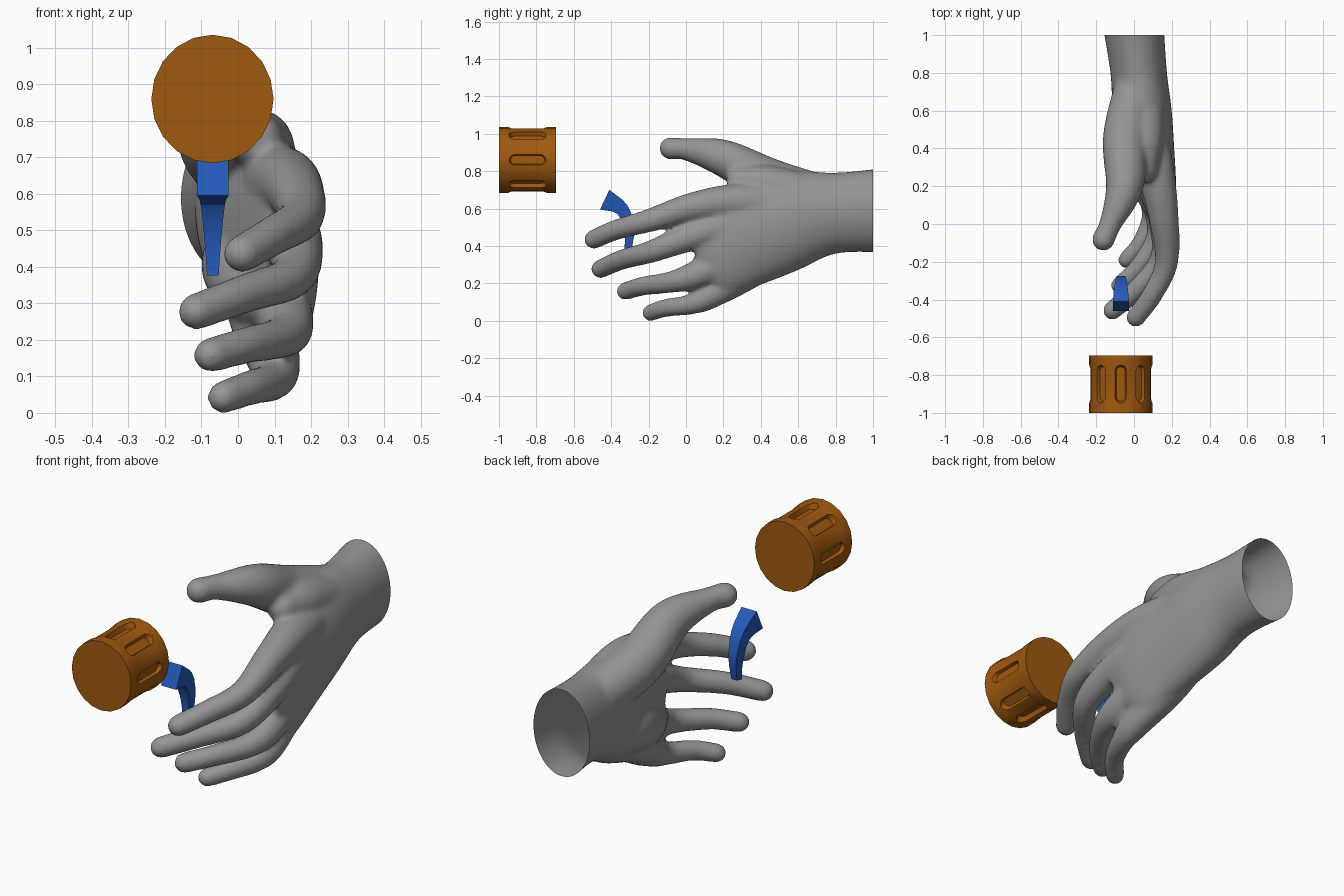
import bpy, bmesh, math
from mathutils import Vector

if "Cube" in bpy.data.objects:
    bpy.data.objects.remove(bpy.data.objects["Cube"])


def material(name, rgb):
    m = bpy.data.materials.new(name)
    m.diffuse_color = (*rgb, 1)
    m.use_nodes = True
    m.node_tree.nodes["Principled BSDF"].inputs["Base Color"].default_value = m.diffuse_color
    return m


GREY = material("grey", (0.30, 0.30, 0.30))
ORANGE = material("burnt orange", (0.35, 0.10, 0.005))
BLUE = material("blue", (0.018, 0.10, 0.48))


def make(name, bm, mat):
    bmesh.ops.recalc_face_normals(bm, faces=bm.faces)
    me = bpy.data.meshes.new(name)
    bm.to_mesh(me)
    bm.free()
    ob = bpy.data.objects.new(name, me)
    bpy.context.collection.objects.link(ob)
    if mat:
        me.materials.append(mat)
    return ob


def bake(ob):
    """Apply all modifiers."""
    dg = bpy.context.evaluated_depsgraph_get()
    me = bpy.data.meshes.new_from_object(ob.evaluated_get(dg))
    ob.modifiers.clear()
    ob.data = me


def loft(bm, rings):
    """Closed solid through a list of equal-length point rings."""
    rows = [[bm.verts.new(p) for p in r] for r in rings]
    n = len(rows[0])
    for a, b in zip(rows, rows[1:]):
        for i in range(n):
            bm.faces.new((a[i], a[(i + 1) % n], b[(i + 1) % n], b[i]))
    bm.faces.new(rows[0])
    bm.faces.new(rows[-1])


def oval(cx, y, cz, rx, rz, n):
    """Upright elliptical section facing y."""
    return [(cx + rx * math.cos(k * math.tau / n), y, cz + rz * math.sin(k * math.tau / n))
            for k in range(n)]


def resample(pts, steps):
    """Smooth curve through points of any dimension."""
    pts = [Vector(p) for p in pts]
    p = [2 * pts[0] - pts[1]] + pts + [2 * pts[-1] - pts[-2]]
    out = []
    for a, b, c, d in zip(p, p[1:], p[2:], p[3:]):
        for k in range(steps):
            t = k / steps
            out.append(0.5 * (2 * b + (c - a) * t + (2 * a - 5 * b + 4 * c - d) * t ** 2
                              + (3 * b - a - 3 * c + d) * t ** 3))
    return out + [pts[-1]]


def tube(bm, path, sides=20):
    """Round-ended limb through (x, y, z, radius) points."""
    s = resample(path, 8)
    c = [v.to_3d() for v in s]
    r = [v[3] for v in s]
    tan = [(c[min(i + 1, len(c) - 1)] - c[max(i - 1, 0)]).normalized() for i in range(len(c))]
    tip = [(c[-1] + tan[-1] * r[-1] * math.sin(a), tan[-1], r[-1] * math.cos(a))
           for a in (0.35, 0.7, 1.05, 1.4)]
    rings = []
    for pos, t, rad in list(zip(c, tan, r)) + tip:
        u = t.cross(Vector((0, 0, 1))).normalized()
        v = t.cross(u)
        rings.append([pos + rad * (u * math.cos(k * math.tau / sides) + v * math.sin(k * math.tau / sides))
                      for k in range(sides)])
    loft(bm, rings)


# Wrist and palm: oval sections (centre x, y, centre z, half x, half z)
bm = bmesh.new()
palm = [(-.005, 1.06, .592, .162, .225), (.025, .8, .575, .15, .217), (.045, .6, .535, .155, .265),
        (.08, .4, .475, .133, .283), (.118, .2, .42, .104, .285), (.135, .05, .45, .065, .17)]
loft(bm, [oval(*s, 32) for s in resample(palm, 6)])

# Thumb, web beside the thumb, and heel of the hand
tube(bm, [(.02, .76, .655, .115), (-.045, .46, .745, .12), (-.05, .2, .87, .1),
          (-.125, 0, .917, .06), (-.162, -.083, .922, .061)])
tube(bm, [(.05, .7, .66, .11), (.055, .45, .73, .1), (.05, .29, .75, .075)])
tube(bm, [(.03, .72, .46, .1), (.015, .45, .4, .116), (.06, .25, .33, .1), (.11, .1, .3, .07)])

# Fingers: size, knuckle, middle joint, tip; each root fans back into the palm
fingers = [(1.04, (.155, .05, .61), (.172, -.2, .535), (.01, -.494, .435)),
           (1.02, (.155, .03, .452), (.146, -.18, .372), (-.115, -.458, .277)),
           (.97, (.133, .05, .245), (.118, -.08, .207), (-.075, -.325, .158)),
           (.92, (.1, .13, .135), (.092, .02, .087), (-.04, -.19, .043))]
for i, (size, knuckle, joint, tip) in enumerate(fingers):
    k, j, t = Vector(knuckle), Vector(joint), Vector(tip)
    root = k + Vector((-.045, .26, .025 + .043 * i))
    wrist = Vector((.04, .72, .61 - .03 * i))
    last = j.lerp(t, .55) + Vector((.014, -.012, .006))
    tube(bm, [(*p, size * r) for p, r in zip((wrist, root, k, j, last, t), (.09, .095, .078, .06, .053, .05))])
hand = make("hand", bm, GREY)

# Fuse the limbs into one skin and soften the joins
remesh = hand.modifiers.new("fuse", 'REMESH')
remesh.mode = 'VOXEL'
remesh.voxel_size = 0.012
soften = hand.modifiers.new("soften", 'SMOOTH')
soften.factor = 0.5
soften.iterations = 14
bake(hand)

# Open the wrist
bm = bmesh.new()
bm.from_mesh(hand.data)
bmesh.ops.bisect_plane(bm, geom=bm.verts[:] + bm.edges[:] + bm.faces[:],
                       plane_co=(0, 1, 0), plane_no=(0, 1, 0), clear_outer=True)
bm.to_mesh(hand.data)
bm.free()

# Knob: twenty-sided barrel with slightly raised end bands
CX, CZ = -.07, .86
bm = bmesh.new()
loft(bm, [oval(CX, y, CZ, .1675 * k, .176 * k, 20)
          for y, k in ((-1, 1), (-.945, 1), (-.935, .985), (-.76, .985), (-.75, 1), (-.695, 1))])
knob = make("knob", bm, ORANGE)

# Rounded grip slots cut around the knob
bm = bmesh.new()
for deg in (0, 51, 90, 129, 180, 231, 270, 309):
    a = math.radians(deg)
    out = Vector((math.cos(a), 0, math.sin(a)))
    side = Vector((-math.sin(a), 0, math.cos(a)))
    rings = []
    for depth, w in ((.145, .023), (.2, .042)):
        ring = []
        for k in range(16):
            t = (k + .5) * math.tau / 16
            end = math.copysign(.068, math.sin(t))
            ring.append(Vector((CX, -.847 + end + w * math.sin(t), CZ)) + out * depth + side * w * math.cos(t))
        rings.append(ring)
    loft(bm, rings)
cutter = make("slot_cutter", bm, None)
cutter.hide_render = True
cut = knob.modifiers.new("slots", 'BOOLEAN')
cut.operation = 'DIFFERENCE'
cut.solver = 'EXACT'
cut.object = cutter
bake(knob)
bpy.data.objects.remove(cutter)

# Trigger: tapering curved bar (outer y, z, inner y, z, half width)
bar = [(-.41, .70, -.46, .595, .043), (-.315, .62, -.365, .57, .033),
       (-.275, .50, -.328, .465, .022), (-.29, .385, -.33, .377, .016)]
bm = bmesh.new()
loft(bm, [[(-.069 - w, oy, oz), (-.069 + w, oy, oz), (-.069 + w, iy, iz), (-.069 - w, iy, iz)]
          for oy, oz, iy, iz, w in resample(bar, 3)])
trigger = make("trigger", bm, BLUE)

# Smooth skin and barrel, keeping sharp edges
for ob, angle in ((hand, 80), (knob, 30), (trigger, 30)):
    bpy.ops.object.select_all(action='DESELECT')
    ob.select_set(True)
    bpy.context.view_layer.objects.active = ob
    bpy.ops.object.shade_smooth_by_angle(angle=math.radians(angle))
